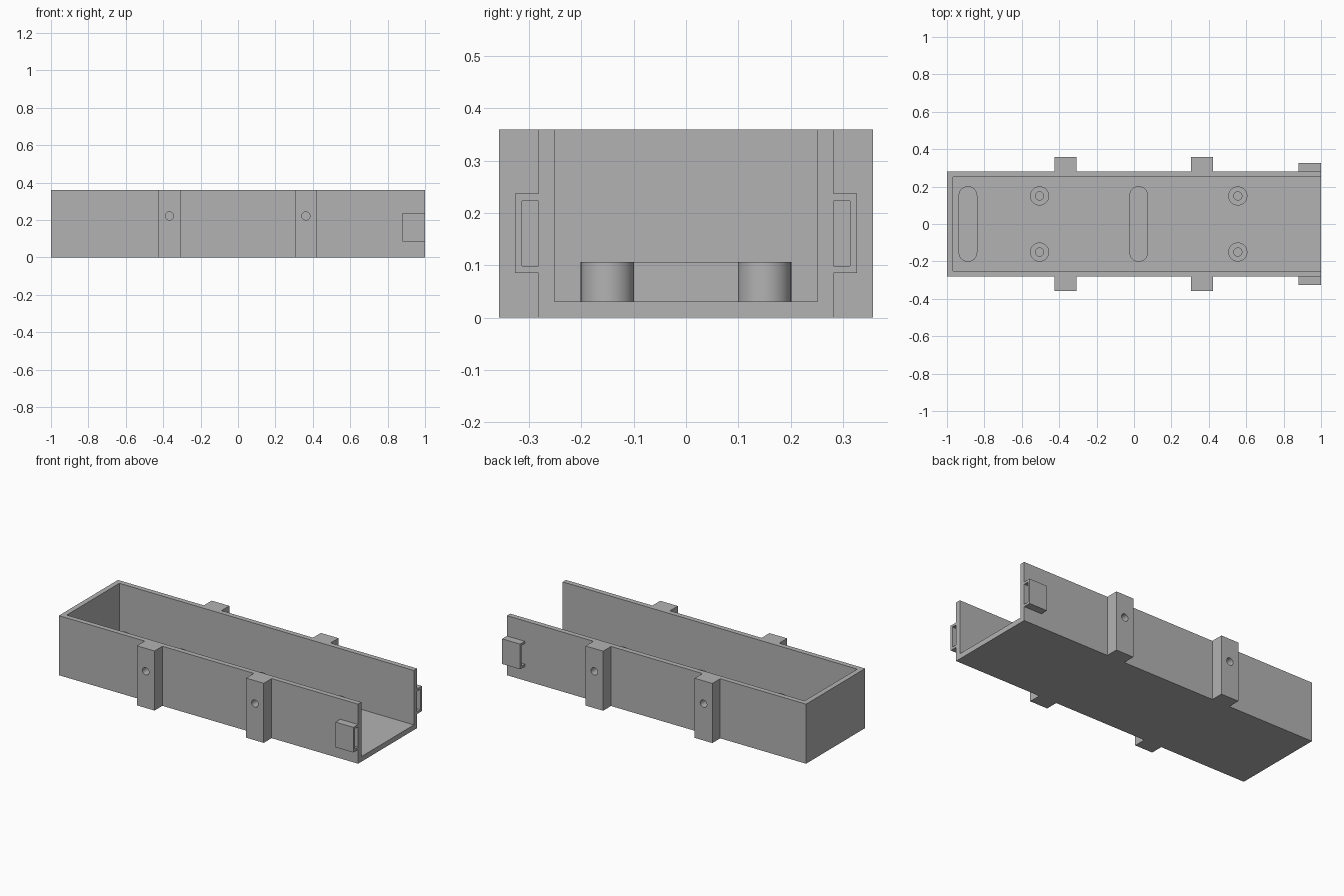
import bpy, bmesh, math
from mathutils import Matrix, Vector

cube = bpy.data.objects.get("Cube")
if cube:
    bpy.data.objects.remove(cube, do_unlink=True)

grey = bpy.data.materials.new("plain grey")
grey.use_nodes = True
colour = (0.45, 0.45, 0.45, 1)
grey.diffuse_color = colour
grey.node_tree.nodes["Principled BSDF"].inputs["Base Color"].default_value = colour

HALF_W, WALL, HEIGHT, FLOOR = 0.282, 0.031, 0.36, 0.031
POST_TOP = 0.106


def finish(name, bm):
    bmesh.ops.recalc_face_normals(bm, faces=bm.faces)
    mesh = bpy.data.meshes.new(name)
    bm.to_mesh(mesh)
    bm.free()
    obj = bpy.data.objects.new(name, mesh)
    bpy.context.collection.objects.link(obj)
    mesh.materials.append(grey)
    return obj


def prism(name, points, offset):
    """Extrude a closed outline of 3D points."""
    bm = bmesh.new()
    face = bm.faces.new([bm.verts.new(p) for p in points])
    made = bmesh.ops.extrude_face_region(bm, geom=[face])["geom"]
    verts = [g for g in made if isinstance(g, bmesh.types.BMVert)]
    bmesh.ops.translate(bm, verts=verts, vec=offset)
    return finish(name, bm)


def box(name, x0, x1, y0, y1, z0, z1):
    return prism(name, [(x0, y0, z0), (x1, y0, z0), (x1, y1, z0), (x0, y1, z0)],
                 (0, 0, z1 - z0))


def cylinder(name, centre, radius, depth, rotation=Matrix()):
    bm = bmesh.new()
    bmesh.ops.create_cone(bm, cap_ends=True, segments=40, radius1=radius, radius2=radius,
                          depth=depth, matrix=Matrix.Translation(centre) @ rotation)
    return finish(name, bm)


def activate(obj):
    bpy.ops.object.select_all(action='DESELECT')
    obj.select_set(True)
    bpy.context.view_layer.objects.active = obj


def cut(obj, cutter):
    cutter.hide_render = True
    mod = obj.modifiers.new("cut", 'BOOLEAN')
    mod.operation, mod.solver, mod.object = 'DIFFERENCE', 'EXACT', cutter
    activate(obj)
    bpy.ops.object.modifier_apply(modifier=mod.name)
    bpy.data.objects.remove(cutter, do_unlink=True)


def smooth(obj):
    activate(obj)
    bpy.ops.object.shade_smooth_by_angle(angle=math.radians(30))


# Tray, open at the top and at one end
tray = box("tray", -1, 1, -HALF_W, HALF_W, 0, HEIGHT)
inner = HALF_W - WALL
cut(tray, box("tray_cutter", -1 + WALL, 1.2, -inner, inner, FLOOR, 0.6))

# Raised rounded bars across the floor
for name, x in (("end_bar", -0.888), ("middle_bar", 0.025)):
    outline = []
    for sign in (1, -1):
        for i in range(21):
            a = math.pi * i / 20
            outline.append((x + sign * 0.05 * math.cos(a),
                            sign * (0.152 + 0.05 * math.sin(a)), FLOOR))
    smooth(prism(name, outline, (0, 0, POST_TOP - FLOOR)))

# Hollow screw posts
for end, x in (("rear", -0.505), ("open_end", 0.555)):
    for side, y in (("left", 0.15), ("right", -0.15)):
        mid = (FLOOR + POST_TOP) / 2
        post = cylinder(f"{end}_post_{side}", (x, y, mid), 0.051, POST_TOP - FLOOR)
        cut(post, cylinder("post_cutter", (x, y, mid), 0.022, 0.2))
        smooth(post)

for side, s in (("back", 1), ("front", -1)):
    # Side lugs with a blind hole
    for end, x in (("first", -0.367), ("second", 0.363)):
        lug = box(f"{side}_{end}_lug", x - 0.059, x + 0.059,
                  s * HALF_W, s * 0.357, 0, HEIGHT)
        cut(lug, cylinder("lug_cutter", (x, s * 0.357, 0.222), 0.022, 0.13,
                          Matrix.Rotation(math.pi / 2, 4, 'X')))
        smooth(lug)

    # Bracket loops beside the open end
    section = [(HALF_W, 0.085), (0.327, 0.085), (0.327, 0.237), (HALF_W, 0.237),
               (HALF_W, 0.223), (0.313, 0.223), (0.313, 0.099), (HALF_W, 0.099)]
    prism(f"{side}_bracket", [(0.88, s * y, z) for y, z in section], (0.12, 0, 0))
